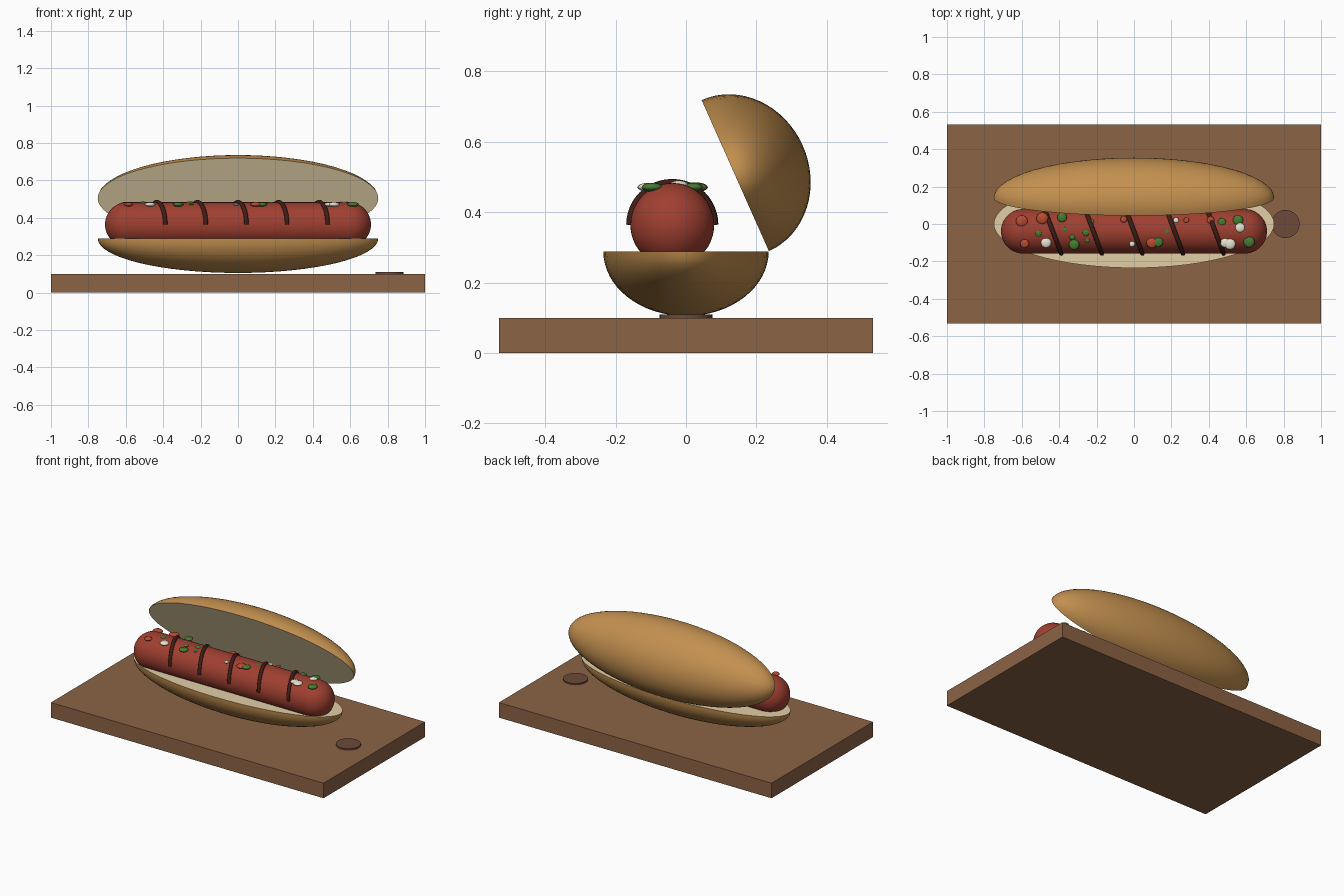
import bpy, bmesh
from math import radians, pi, sin, cos
from mathutils import Matrix, Vector

if "Cube" in bpy.data.objects:
    bpy.data.objects.remove(bpy.data.objects["Cube"])


def material(name, r, g, b):
    m = bpy.data.materials.new(name)
    m.diffuse_color = (r, g, b, 1)
    m.use_nodes = True
    m.node_tree.nodes["Principled BSDF"].inputs["Base Color"].default_value = m.diffuse_color
    return m


WOOD = material("wood", 0.26, 0.125, 0.06)
KNOT = material("dark_wood", 0.15, 0.07, 0.04)
CRUST = material("crust", 0.55, 0.28, 0.08)
CRUMB = material("crumb", 0.75, 0.62, 0.38)
MEAT = material("sausage_red", 0.35, 0.05, 0.03)
SAUCE = material("sauce_brown", 0.05, 0.012, 0.008)
BITS = {"tomato": material("tomato", 0.5, 0.07, 0.03),
        "pepper": material("pepper", 0.06, 0.2, 0.03),
        "onion": material("onion", 0.8, 0.77, 0.65)}


def finish(name, bm, *mats, smooth=True):
    me = bpy.data.meshes.new(name)
    bmesh.ops.recalc_face_normals(bm, faces=bm.faces)
    for f in bm.faces:
        f.smooth = smooth and len(f.verts) < 8
    bm.to_mesh(me)
    bm.free()
    for m in mats:
        me.materials.append(m)
    ob = bpy.data.objects.new(name, me)
    bpy.context.collection.objects.link(ob)
    return ob


# Serving board and round hole mark
bm = bmesh.new()
bmesh.ops.create_cube(bm, size=1, matrix=Matrix.Translation((0, 0, 0.05)) @ Matrix.Diagonal((2, 1.064, 0.1, 1)))
finish("board", bm, WOOD, smooth=False)
bm = bmesh.new()
bmesh.ops.create_cone(bm, cap_ends=True, segments=32, radius1=0.075, radius2=0.075, depth=0.02,
                      matrix=Matrix.Translation((0.81, 0, 0.099)))
finish("board_hole_mark", bm, KNOT)


# Bun halves: half ellipsoids with a flat crumb face
def bun(name, depth, placement):
    bm = bmesh.new()
    bmesh.ops.create_uvsphere(bm, u_segments=64, v_segments=32, radius=1)
    bmesh.ops.delete(bm, geom=[v for v in bm.verts if v.co.z < -1e-4], context='VERTS')
    rim = [e for e in bm.edges if e.is_boundary]
    cap = bmesh.ops.contextual_create(bm, geom=rim)["faces"]
    for f in cap:
        f.material_index = 1
    bmesh.ops.transform(bm, matrix=placement @ Matrix.Diagonal((0.75, 0.235, depth, 1)), verts=bm.verts)
    finish(name, bm, CRUST, CRUMB)


bun("bottom_bun", 0.184, Matrix.Translation((0, 0, 0.289)) @ Matrix.Rotation(pi, 4, 'X'))
bun("top_bun", 0.21, Matrix.Translation((0, 0.14, 0.504)) @ Matrix.Rotation(radians(-66), 4, 'X'))

# Sausage: sphere split and stretched into a capsule
SY, SZ, SR = -0.039, 0.364, 0.119
bm = bmesh.new()
bmesh.ops.create_uvsphere(bm, u_segments=48, v_segments=24, radius=SR)
top = [f for f in bm.faces if f.calc_center_median().z > 0]
bmesh.ops.split(bm, geom=top)
for f in bm.faces:
    f.tag = f.calc_center_median().z > 0
for v in bm.verts:
    v.co.z += 0.592 if v.link_faces[0].tag else -0.592
bmesh.ops.bridge_loops(bm, edges=[e for e in bm.edges if e.is_boundary])
bmesh.ops.transform(bm, matrix=Matrix.Translation((0, SY, SZ)) @ Matrix.Rotation(pi / 2, 4, 'Y'), verts=bm.verts)
finish("sausage", bm, MEAT)

# Sauce stripes: slanted half loops over the sausage
for i in range(5):
    cu = bpy.data.curves.new("sauce_stripe", 'CURVE')
    cu.dimensions = '3D'
    cu.bevel_depth = 0.012
    cu.bevel_resolution = 3
    cu.use_fill_caps = True
    sp = cu.splines.new('POLY')
    sp.points.add(24)
    for k, p in enumerate(sp.points):
        a = pi * k / 24
        p.co = ((i - 2) * 0.217 + 0.045 * cos(a), SY - 0.119 * cos(a), SZ + 0.119 * sin(a), 1)
    sp.use_smooth = True
    cu.materials.append(SAUCE)
    bpy.context.collection.objects.link(bpy.data.objects.new(f"sauce_stripe_{i + 1}", cu))

# Chopped toppings: flattened blobs (x, y, radius)
TOPPINGS = {
    "tomato": [(-.60, .015, .032), (-.49, .03, .032), (-.585, -.105, .024), (-.055, .025, .018),
               (.096, -.10, .03), (.28, .02, .015), (.41, .02, .02)],
    "pepper": [(-.51, -.05, .018), (-.385, .035, .026), (-.32, -.11, .028), (-.257, -.045, .02),
               (-.37, -.03, .014), (-.33, -.07, .015), (-.25, -.085, .014), (-.23, .01, .018),
               (.128, -.096, .028), (.176, -.043, .014), (.47, .01, .022), (.556, .02, .028),
               (.615, -.096, .03)],
    "onion": [(-.47, -.10, .028), (-.01, -.107, .015), (.225, .02, .015), (.567, -.02, .026),
              (.487, -.10, .026), (.513, -.107, .03)],
}
for kind, spots in TOPPINGS.items():
    for n, (x, y, r) in enumerate(spots):
        bm = bmesh.new()
        z = 0.471 if abs(y - SY) > 0.045 else 0.479
        bmesh.ops.create_uvsphere(bm, u_segments=16, v_segments=10, radius=r,
                                  matrix=Matrix.Translation((x, y, z)) @ Matrix.Diagonal((1, 1, 0.42, 1)))
        finish(f"{kind}_bit_{n + 1}", bm, BITS[kind])
